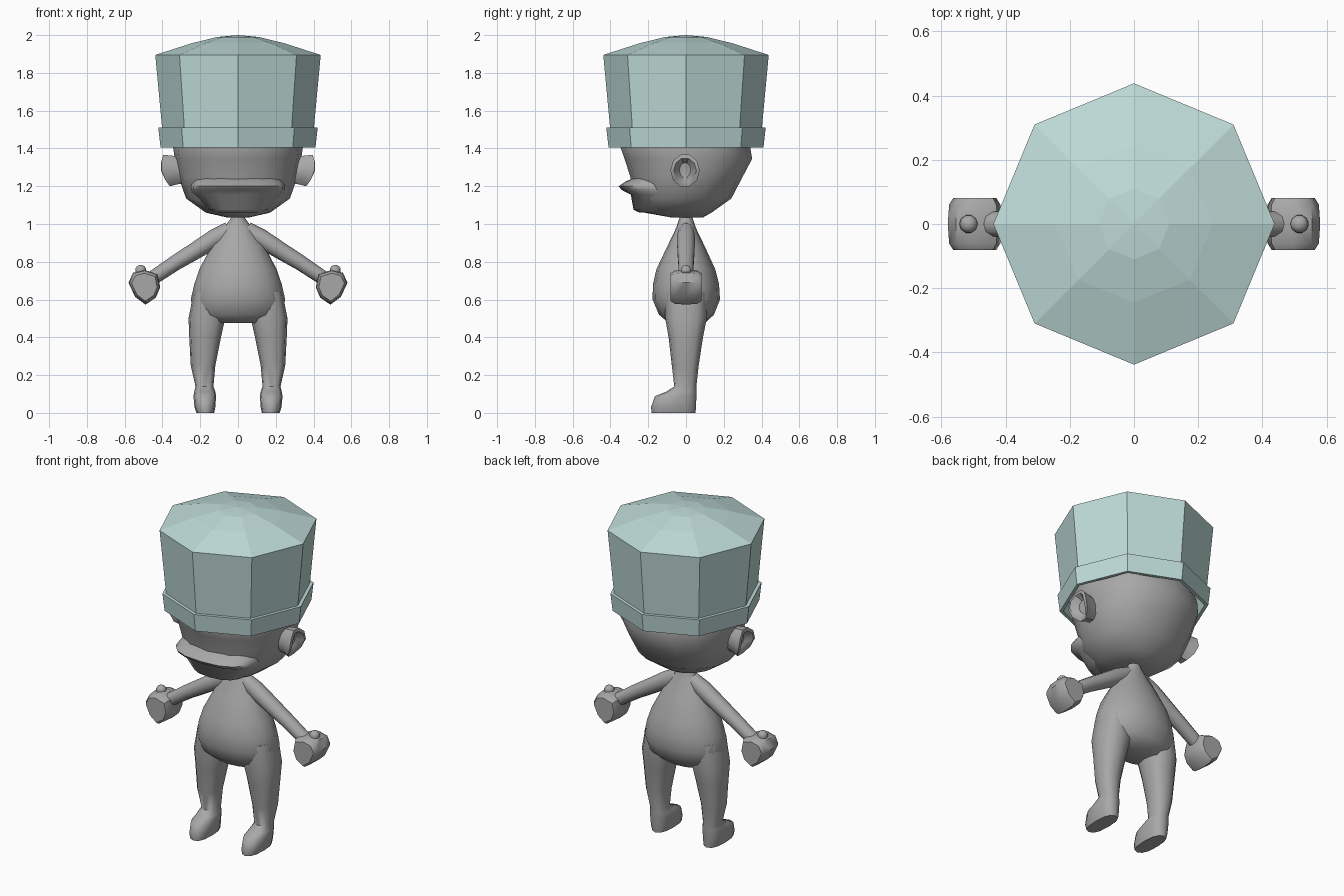
import bpy, bmesh, math
from mathutils import Vector


def material(name, rgb):
    m = bpy.data.materials.new(name)
    m.diffuse_color = (*rgb, 1)
    return m


GREY = material("body grey", (0.39, 0.39, 0.39))
TEAL = material("pale teal", (0.52, 0.71, 0.69))


def loft(name, rings, mat=GREY, angle=40, mirror=False, caps=(True, True)):
    """Skin a list of equal-length point rings."""
    bm = bmesh.new()
    vs = [[bm.verts.new(p) for p in r] for r in rings]
    n = len(rings[0])
    for a, b in zip(vs, vs[1:]):
        for i in range(n):
            j = (i + 1) % n
            bm.faces.new((a[i], a[j], b[j], b[i]))
    if caps[0]:
        bm.faces.new(vs[0][::-1])
    if caps[1]:
        bm.faces.new(vs[-1])
    bmesh.ops.recalc_face_normals(bm, faces=bm.faces)
    me = bpy.data.meshes.new(name)
    bm.to_mesh(me)
    bm.free()
    me.materials.append(mat)
    me.shade_smooth()
    me.set_sharp_from_angle(angle=math.radians(angle))
    ob = bpy.data.objects.new(name, me)
    bpy.context.collection.objects.link(ob)
    if mirror:
        ob.modifiers.new("Mirror", 'MIRROR')
    return ob


def oval(z, x0, x1, y0, y1, n=16, p=1.0):
    """Horizontal oval filling a box; p below 1 squares it off."""
    def s(v):
        return math.copysign(abs(v) ** p, v)
    pts = []
    for i in range(n):
        t = 2 * math.pi * i / n
        pts.append(Vector(((x0 + x1) / 2 + (x1 - x0) / 2 * s(round(math.cos(t), 6)),
                           (y0 + y1) / 2 + (y1 - y0) / 2 * s(round(math.sin(t), 6)), z)))
    return pts


def centred(rows, n=16, p=1.0):
    return [oval(z, -w, w, y0, y1, n, p) for z, w, y0, y1 in rows]


# Hat: eight-sided, hollow below, with a raised band and a shallow peak
hat_profile = [(0.375, 1.50), (0.39, 1.405), (0.41, 1.405), (0.422, 1.51), (0.402, 1.51),
               (0.438, 1.895), (0.245, 1.957), (0.11, 1.99), (0.002, 2.0)]
hat = loft("hat", [oval(z, -r, r, -r, r, 8) for r, z in hat_profile], TEAL, 30,
           caps=(False, True))
for f in hat.data.polygons:
    if f.normal.z > 0.5 and f.center.z > 1.8:
        f.use_smooth = False

# Head: rounded bowl that continues under the hat
loft("head", centred([
    (1.035, 0.06, -0.08, 0.09), (1.06, 0.17, -0.22, 0.135), (1.135, 0.275, -0.27, 0.24),
    (1.25, 0.315, -0.295, 0.30), (1.345, 0.335, -0.325, 0.35), (1.42, 0.345, -0.352, 0.338),
    (1.55, 0.31, -0.31, 0.30), (1.65, 0.21, -0.21, 0.21), (1.70, 0.08, -0.08, 0.08)],
    p=0.92), angle=50)

# Muzzle: wide overhanging upper lip above a receding jaw
loft("muzzle", centred([
    (1.06, 0.12, -0.245, 0.0), (1.075, 0.16, -0.278, 0.0), (1.155, 0.235, -0.292, 0.0),
    (1.18, 0.25, -0.34, 0.0), (1.20, 0.25, -0.357, 0.0), (1.225, 0.24, -0.32, 0.0),
    (1.255, 0.2, -0.255, 0.0)], p=0.8), angle=55)


# Ears: cupped, tilted outward at the top
def ear_ring(x, cz, hy, hz, bow, n=10):
    pts = []
    for i in range(n):
        t = 2 * math.pi * i / n
        u = math.sin(t)
        pts.append(Vector((x + bow * (0.6 * u - u * u), -0.005 + hy * math.cos(t), cz + hz * u)))
    return pts


loft("ear", [ear_ring(0.27, 1.285, 0.045, 0.07, 0.0), ear_ring(0.35, 1.285, 0.06, 0.08, 0.015),
             ear_ring(0.405, 1.283, 0.078, 0.088, 0.03), ear_ring(0.408, 1.283, 0.06, 0.068, 0.03),
             ear_ring(0.365, 1.285, 0.03, 0.04, 0.01)], mirror=True)

# Torso: pear shape with a thin neck
loft("torso", centred([
    (0.475, 0.16, -0.09, 0.10), (0.52, 0.23, -0.143, 0.148), (0.60, 0.25, -0.177, 0.18),
    (0.68, 0.232, -0.175, 0.175), (0.76, 0.205, -0.157, 0.155), (0.88, 0.142, -0.10, 0.10),
    (0.98, 0.075, -0.052, 0.052), (1.03, 0.038, -0.035, 0.035), (1.06, 0.035, -0.035, 0.035)]),
    angle=55)

# Legs flowing into feet that point forward
leg_rows = [(0.64, 0.07, 0.235, -0.11, 0.11), (0.50, 0.068, 0.262, -0.11, 0.11),
            (0.40, 0.09, 0.258, -0.092, 0.09), (0.25, 0.12, 0.25, -0.075, 0.067),
            (0.14, 0.13, 0.225, -0.062, 0.055), (0.112, 0.12, 0.232, -0.105, 0.055),
            (0.088, 0.116, 0.236, -0.165, 0.055), (0.03, 0.12, 0.23, -0.185, 0.053),
            (0.0, 0.126, 0.22, -0.182, 0.05)]
loft("leg", [oval(*r, n=12, p=0.8) for r in leg_rows], angle=55, mirror=True)

# Arms: tapered tubes sloping down from the neck
slope = Vector((0.54, 0, 0.84))
arm_rows = [(0.04, 0.965, 0.05, 0.04), (0.12, 0.925, 0.05, 0.05), (0.22, 0.862, 0.046, 0.048),
            (0.33, 0.795, 0.041, 0.043), (0.45, 0.715, 0.038, 0.04)]
loft("arm", [[Vector((x, 0, z)) + slope * (h * math.cos(t)) + Vector((0, w * math.sin(t), 0))
              for t in [2 * math.pi * i / 10 for i in range(10)]]
             for x, z, h, w in arm_rows], mirror=True)

# Hands: chunky fists, profile swept front to back
fist = [(0.425, 0.735), (0.412, 0.665), (0.435, 0.61), (0.49, 0.573),
        (0.545, 0.615), (0.58, 0.69), (0.555, 0.742), (0.495, 0.757)]
loft("hand", [[Vector((0.495 + (x - 0.495) * s, y, 0.668 + (z - 0.668) * s)) for x, z in fist]
              for y, s in ((-0.081, 0.8), (-0.06, 0.95), (0, 1), (0.06, 0.95), (0.081, 0.8))],
     angle=50, mirror=True)

# Thumbs: small knobs on top of the fists
loft("thumb", [oval(z, 0.515 - r, 0.515 + r, -r, r, 10) for z, r in
               ((0.72, 0.022), (0.745, 0.029), (0.765, 0.028), (0.777, 0.019), (0.782, 0.008))],
     angle=60, mirror=True)
